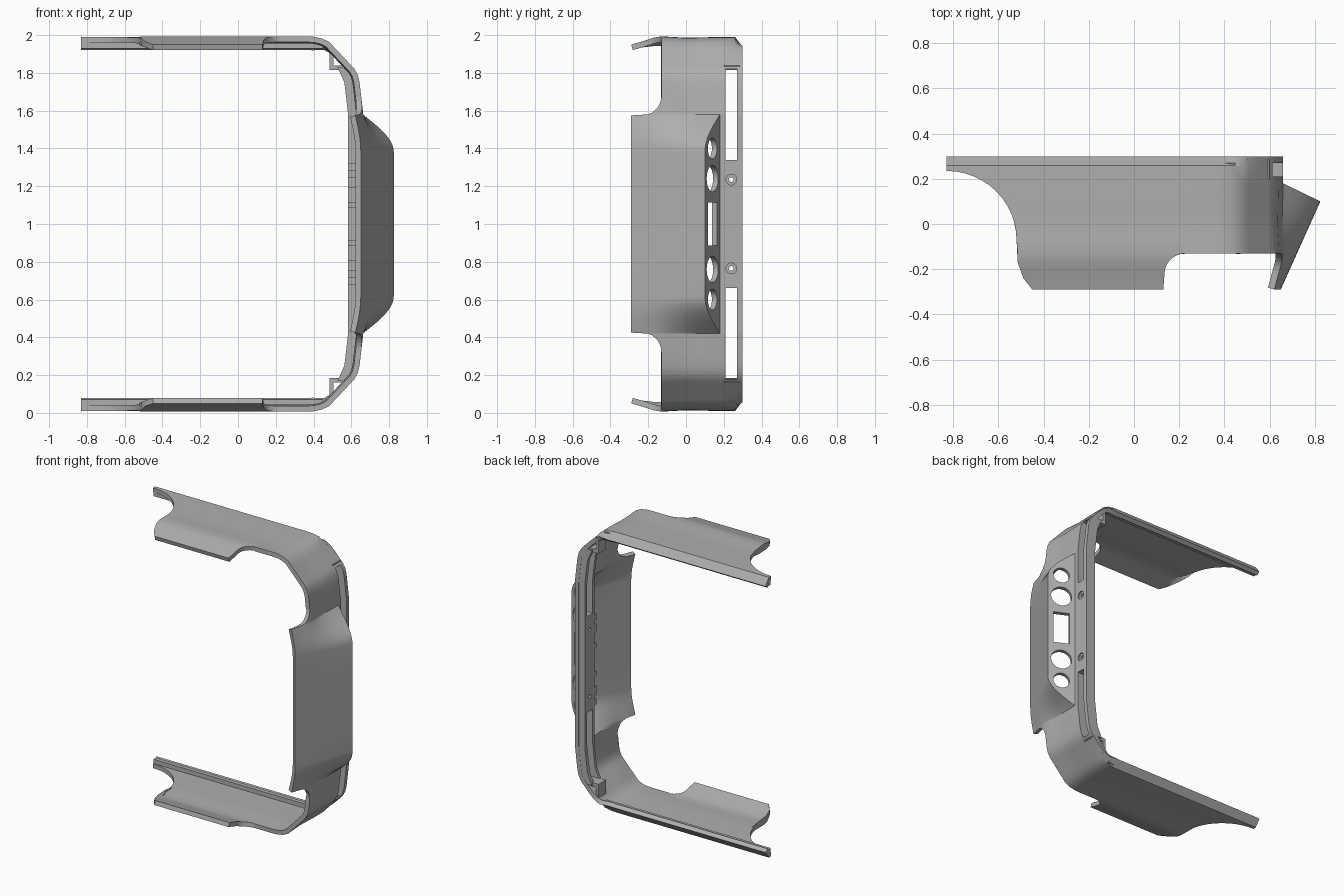
import bpy, bmesh, math
from mathutils import Vector, Matrix

if "Cube" in bpy.data.objects:
    bpy.data.objects.remove(bpy.data.objects["Cube"], do_unlink=True)

grey = bpy.data.materials.new("satin grey")
grey.use_nodes = True
grey.diffuse_color = (0.43, 0.43, 0.43, 1)
grey.node_tree.nodes["Principled BSDF"].inputs["Base Color"].default_value = (0.43, 0.43, 0.43, 1)

BACK, FRONT, NOTCH, CREASE, WALL = 0.298, -0.29, -0.13, 0.18, 0.03
RISE = 0.165


def add_object(name, bm):
    """All parts sit on the mid-height plane, so z is relative to it."""
    mesh = bpy.data.meshes.new(name)
    bm.to_mesh(mesh)
    bm.free()
    obj = bpy.data.objects.new(name, mesh)
    obj.location.z = 1
    bpy.context.collection.objects.link(obj)
    mesh.materials.append(grey)
    return obj


def mirrored(obj):
    mod = obj.modifiers.new("mirror", "MIRROR")
    mod.use_axis = (False, False, True)
    mod.merge_threshold = 0.0005
    return obj


def box(name, lo, hi):
    bm = bmesh.new()
    lo, hi = Vector(lo), Vector(hi)
    bmesh.ops.create_cube(bm, size=1, matrix=Matrix.Translation((lo + hi) / 2) @ Matrix.Diagonal((hi - lo).to_4d()))
    return add_object(name, bm)


def prism(name, outline, y0, y1):
    """Extrude an xz outline along y."""
    bm = bmesh.new()
    face = bm.faces.new([bm.verts.new((x, y0, z)) for x, z in outline])
    ext = bmesh.ops.extrude_face_region(bm, geom=[face])
    verts = [v for v in ext["geom"] if isinstance(v, bmesh.types.BMVert)]
    bmesh.ops.translate(bm, verts=verts, vec=(0, y1 - y0, 0))
    bmesh.ops.recalc_face_normals(bm, faces=bm.faces)
    return add_object(name, bm)


def drill(name, centre, axis, radius, depth):
    bm = bmesh.new()
    turn = Vector(axis).to_track_quat("Z", "Y").to_matrix().to_4x4()
    bmesh.ops.create_cone(bm, cap_ends=True, segments=32, radius1=radius, radius2=radius,
                          depth=depth, matrix=Matrix.Translation(centre) @ turn)
    return add_object(name, bm)


def arc(cu, cv, ru, rv, start, end, steps):
    angles = [math.radians(start + (end - start) * i / steps) for i in range(steps + 1)]
    return [(cu + ru * math.cos(a), cv + rv * math.sin(a)) for a in angles]


def lerp_table(table, t):
    for (a, va), (b, vb) in zip(table, table[1:]):
        if t <= b:
            return va + (vb - va) * max(t - a, 0) / (b - a)
    return table[-1][1]


# Outer side wall: x as a function of height
SIDE = [(0, 0.66), (0.58, 0.66), (0.75, 0.64), (0.79, 0.63), (0.82, 0.613), (0.962, 0.48)]


def side_x(z):
    return lerp_table(SIDE, z)


# Stations along the band: x, z and where its front edge lies
TOP = 0.99
stations = [(x, TOP, y) for x, y in arc(-0.83, -0.07, 0.31, 0.305, 90, 0, 12)]
stations += [(x, TOP, y) for x, y in [(-0.515, -0.17), (-0.49, -0.24), (-0.45, FRONT), (0.13, FRONT)]]
stations += [(x, TOP, y) for x, y in arc(0.23, -0.22, 0.095, 0.09, 180, 90, 7)]
stations += [(0.36, TOP, NOTCH), (0.4, 0.988, NOTCH), (0.44, 0.98, NOTCH)]
stations += [(side_x(z), z, NOTCH) for z in (0.962, 0.93, 0.89, 0.84, 0.82, 0.79, 0.75)]
stations += [(side_x(z), z, y) for z, y in arc(0.68, -0.22, 0.1, 0.09, 90, 180, 7)]
stations += [(side_x(z), z, FRONT) for z in [0.575 - 0.195 * i / 10 for i in range(11)] + [0.2, 0]]


def bulge(x, z):
    if x < 0.6:
        return 0
    return math.sin(math.pi / 2 * min(max((0.58 - z) / 0.2, 0), 1))


FLARE = [(FRONT, -0.03), (-0.22, -0.012), (-0.17, 0.004), (NOTCH, 0.01), (0, 0)]


def offset(y, b, chamfer):
    """Outward shift of the skin: back chamfer, side bulge and front lip."""
    if y >= CREASE:
        return -0.05 * chamfer * max(y - 0.26, 0) / (BACK - 0.26)
    ridge, height = CREASE - 0.08 * b, RISE * b
    if y >= ridge:
        swell = height * (CREASE - y) / (CREASE - ridge)
    else:
        swell = height - (height + 0.01) * (ridge - y) / (ridge - FRONT)
    return swell + (1 - b) * lerp_table(FLARE, y)


# Curved band: one skin swept round the path, then thickened
bm = bmesh.new()
cache, grid = {}, []
for i, (x, z, edge) in enumerate(stations):
    before, after = stations[max(i - 1, 0)], stations[min(i + 1, len(stations) - 1)]
    normal = Vector((before[1] - after[1], after[0] - before[0])).normalized()
    b = bulge(x, z)
    chamfer = min(max((0.52 - x) / 0.1, 0), 1)
    column = []
    for y in (BACK, 0.26, CREASE, CREASE - 0.08 * b, 0.06, 0, -0.07, NOTCH, -0.17, -0.22, -0.25, FRONT):
        y = max(y, edge)
        shift = offset(y, b, chamfer)
        spot = (round(x + normal.x * shift, 5), round(y, 5), round(z + normal.y * shift, 5))
        if spot not in cache:
            cache[spot] = bm.verts.new(spot)
        column.append(cache[spot])
    grid.append(column)
for left, right in zip(grid, grid[1:]):
    for r in range(len(left) - 1):
        ring = list(dict.fromkeys([left[r], left[r + 1], right[r + 1], right[r]]))
        if len(ring) > 2 and not bm.faces.get(ring):
            bm.faces.new(ring)
shell = mirrored(add_object("curved_band", bm))
solid = shell.modifiers.new("thickness", "SOLIDIFY")
solid.thickness, solid.offset, solid.use_even_offset = WALL, -1, True

# Thick rail inside the rear edge of the side wall
heights = (0, 0.58, 0.75, 0.83)
outline = [(side_x(z) - 0.008, z) for z in heights] + [(side_x(z) - 0.077, z) for z in reversed(heights)]
rail = mirrored(prism("side_rail", outline, 0.19, BACK - 0.001))
parts = [shell, rail]

# Ledge along the rear of both arms, corner brackets and mounting lugs
parts.append(mirrored(box("arm_ledge", (-0.83, 0.24, 0.93), (0.45, 0.27, 0.975))))
bracket = [(0.485, 0.815), (0.6, 0.815), (0.6, 0.84), (0.505, 0.84), (0.505, 0.93), (0.485, 0.93)]
parts.append(mirrored(prism("corner_bracket", bracket, 0.2, 0.285)))
for z, half in ((0.3, 0.02), (0.22, 0.03), (0.1, 0.015)):
    parts.append(mirrored(box("mounting_lug", (0.583, 0.165, z - half), (0.64, 0.2, z + half))))

# Cutters: slots, screw holes, round ports and the square window
cutters = []
face_normal = Vector((0.08, RISE, 0)).normalized()
port = Vector((0.66 + RISE / 2, CREASE - 0.04, 0))
for s in (-1, 1):
    low, high = sorted((s * 0.34, s * 0.82))
    cutters.append(box("slot_cutter", (0.45, 0.21, low), (0.75, 0.27, high)))
    screw = Vector((0.66, 0.24, s * 0.235))
    cutters.append(drill("screw_cutter", screw, (1, 0, 0), 0.012, 0.3))
    cutters.append(drill("recess_cutter", screw, (1, 0, 0), 0.028, 0.02))
    for z, radius in ((0.4, 0.055), (0.24, 0.07)):
        cutters.append(drill("port_cutter", port + Vector((0, 0, s * z)), face_normal, radius, 0.12))
window = box("window_cutter", (-0.055, -0.06, -0.115), (0.055, 0.06, 0.115))
window.data.transform(Matrix.Translation(port) @ Matrix.Rotation(-math.atan2(0.08, RISE), 4, "Z"))
cutters.append(window)
for target in (shell, rail):
    for cutter in cutters:
        cutter.hide_render = True
        mod = target.modifiers.new("cut", "BOOLEAN")
        mod.operation, mod.solver, mod.object = "DIFFERENCE", "EXACT", cutter

# Bake the modifiers, drop the cutters and shade
bpy.context.view_layer.update()
graph = bpy.context.evaluated_depsgraph_get()
baked = [bpy.data.meshes.new_from_object(p.evaluated_get(graph)) for p in parts]
for part, mesh in zip(parts, baked):
    part.modifiers.clear()
    part.data = mesh
for cutter in cutters:
    bpy.data.objects.remove(cutter, do_unlink=True)
bpy.ops.object.select_all(action="DESELECT")
for part in (shell, rail):
    part.select_set(True)
bpy.context.view_layer.objects.active = shell
bpy.ops.object.shade_smooth_by_angle(angle=math.radians(32))
